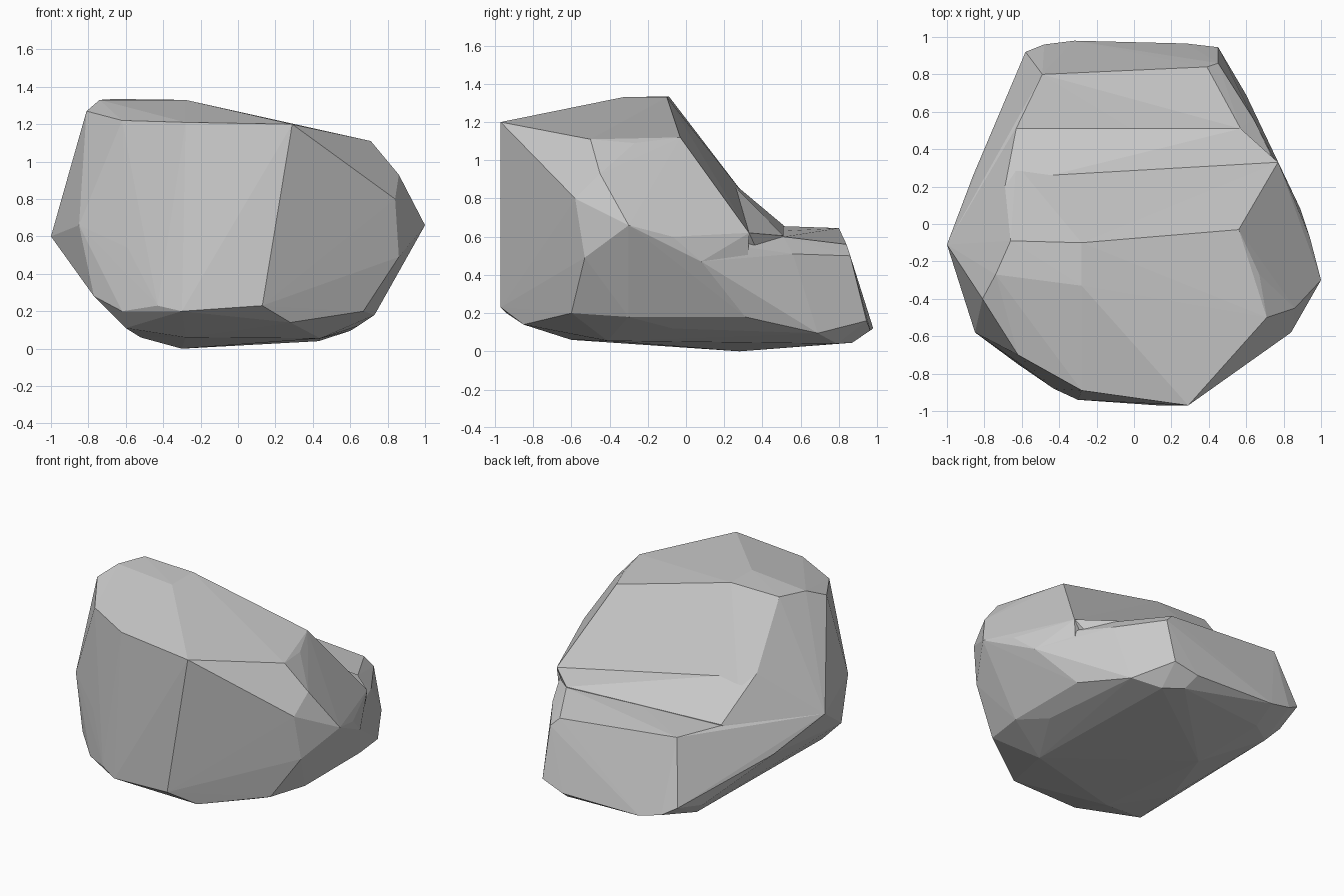
import bpy, bmesh

if "Cube" in bpy.data.objects:
    bpy.data.objects.remove(bpy.data.objects["Cube"])


def hull(name, points):
    """Faceted stone chunk: convex hull around a few corner points."""
    bm = bmesh.new()
    for p in points:
        bm.verts.new(p)
    bmesh.ops.convex_hull(bm, input=bm.verts[:])
    for v in [v for v in bm.verts if not v.link_faces]:
        bm.verts.remove(v)
    bmesh.ops.recalc_face_normals(bm, faces=bm.faces[:])
    bm.normal_update()
    me = bpy.data.meshes.new(name)
    bm.to_mesh(me)
    bm.free()
    ob = bpy.data.objects.new(name, me)
    bpy.context.collection.objects.link(ob)
    return ob


def merge(target, other):
    """Fuse two chunks; leave them overlapping if the union comes out empty."""
    mod = target.modifiers.new("merge", 'BOOLEAN')
    mod.operation, mod.solver, mod.object = 'UNION', 'EXACT', other
    bpy.context.view_layer.update()
    dg = bpy.context.evaluated_depsgraph_get()
    fused = bpy.data.meshes.new_from_object(target.evaluated_get(dg))
    target.modifiers.remove(mod)
    if len(fused.polygons) > 10:
        target.data = fused
        bpy.data.objects.remove(other)


# broad underside, nearly flat
floor = [(-.3, .28, 0), (-.52, -.25, .06), (-.28, -.6, .06), (.44, -.41, .055),
         (-.6, -.65, .11)]
floor_back = [(.43, .79, .04), (.31, .87, .045), (-.37, .77, .07), (-.54, .65, .08)]

# corners of the lower flanks
flanks = [(-.3, -.94, .2), (.13, -.97, .23), (.28, -.85, .14), (.67, -.6, .2),
          (.73, -.3, .18), (.64, -.07, .12), (.73, .31, .18), (-.62, -.75, .2),
          (-.77, -.62, .28), (-.43, -.88, .23), (-.85, -.58, .66), (-.59, -.76, .54),
          (-.27, -.91, .53), (-1, -.11, .6), (-.86, .26, .42), (1, -.3, .66),
          (.94, -.07, .6), (.89, .08, .47), (.86, -.53, .49)]

# high front mass with sloping top and back
crown = [(-.66, -.09, 1.335), (-.28, -.1, 1.33), (-.74, -.27, 1.33), (-.28, -.33, 1.33),
         (-.81, -.4, 1.27), (-.62, -.7, 1.22), (-.28, -.89, 1.21), (.29, -.97, 1.2),
         (.71, -.5, 1.11), (.67, -.27, 1.09), (.56, -.03, 1.12), (.86, -.45, .93),
         (.84, -.58, .8), (-.89, -.3, .92), (-.69, .2, .92), (-.63, .32, .8),
         (.77, .33, .62)]
rock = hull("rock", floor + flanks + crown)

# low ledge at the back
ledge = [(-.63, .51, .655), (.57, .51, .6), (.64, .56, .51), (-.49, .8, .645),
         (.39, .84, .56), (-.58, .92, .22), (-.62, .7, .17), (-.48, .96, .16),
         (-.32, .98, .12), (.28, .965, .11), (.45, .945, .16), (.45, .86, .5),
         (.6, .69, .095)]
low = [p for p in flanks if p[2] <= .6]
merge(rock, hull("ledge", floor + floor_back + low + ledge))

# sloped shoulder between the high mass and the ledge
shoulder = [(-.69, .2, .92), (-.63, .32, .8), (.77, .33, .62), (-.63, .51, .66),
            (.57, .51, .605), (-1, -.11, .6), (-.86, .26, .42), (.6, .1, .3),
            (-.5, .48, .3), (.5, .48, .3)]
merge(rock, hull("shoulder", shoulder))
